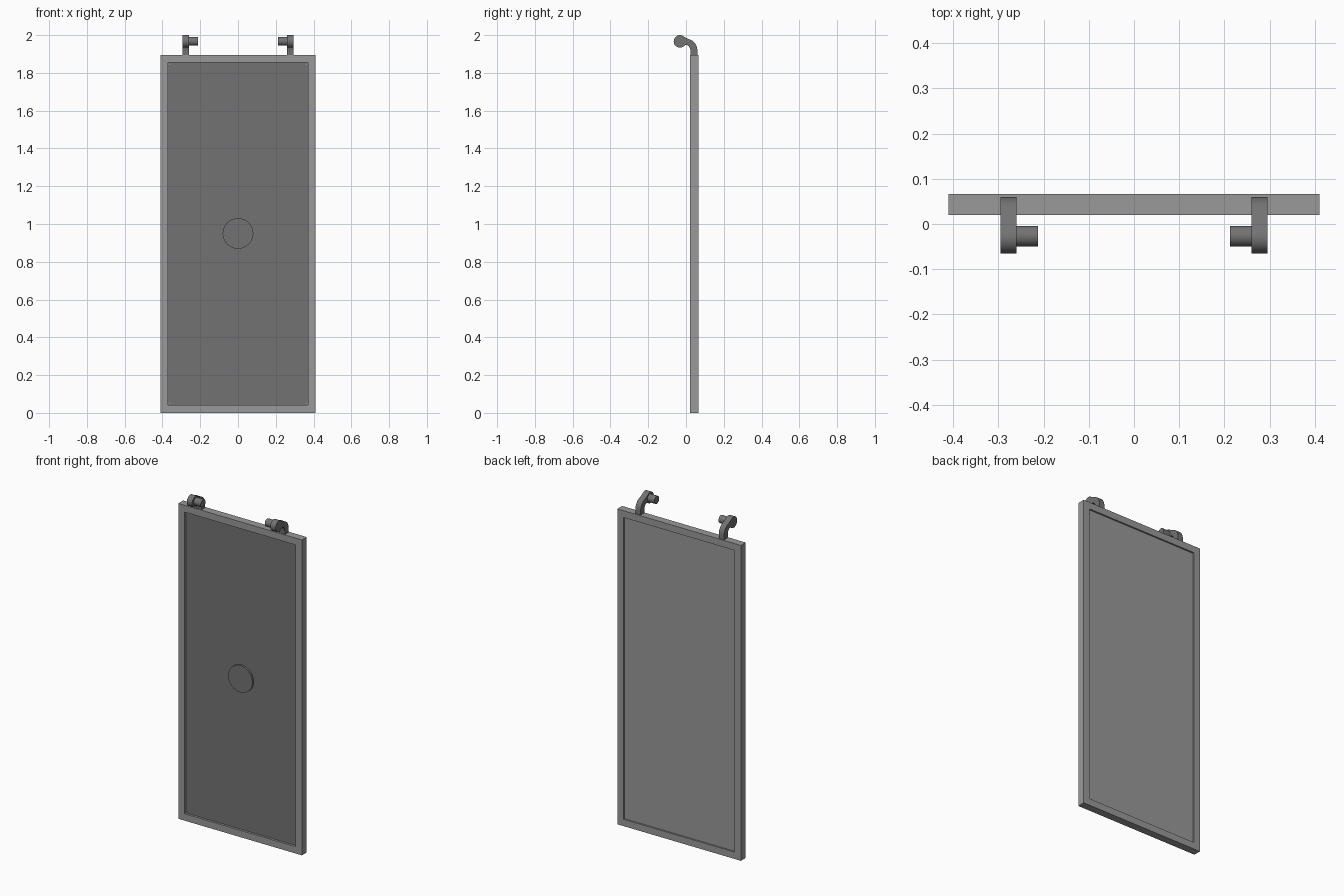
import bpy, bmesh, math
from mathutils import Matrix

if "Cube" in bpy.data.objects:
    bpy.data.objects.remove(bpy.data.objects["Cube"])


def material(name, v):
    m = bpy.data.materials.new(name)
    m.diffuse_color = (v, v, v, 1)
    m.use_nodes = True
    m.node_tree.nodes["Principled BSDF"].inputs["Base Color"].default_value = m.diffuse_color
    return m


LIGHT = material("light grey", 0.32)
DARK = material("dark grey", 0.17)


def finish(name, bm, mats, smooth=False):
    bmesh.ops.recalc_face_normals(bm, faces=bm.faces)
    me = bpy.data.meshes.new(name)
    bm.to_mesh(me)
    bm.free()
    for m in mats:
        me.materials.append(m)
    ob = bpy.data.objects.new(name, me)
    bpy.context.collection.objects.link(ob)
    if smooth:
        bpy.ops.object.select_all(action='DESELECT')
        ob.select_set(True)
        bpy.context.view_layer.objects.active = ob
        bpy.ops.object.shade_smooth_by_angle(angle=math.radians(35))
    return ob


def cylinder(name, r, depth, loc, axis, mat, seg=48):
    bm = bmesh.new()
    rot = Matrix.Rotation(math.pi / 2, 4, axis)
    bmesh.ops.create_cone(bm, cap_ends=True, segments=seg, radius1=r, radius2=r,
                          depth=depth, matrix=Matrix.Translation(loc) @ rot)
    return finish(name, bm, [mat], True)


# Door frame: a mitred rectangular ring
W, H, B = 0.411, 1.896, 0.041
Y0, Y1 = 0.02, 0.066
bm = bmesh.new()
rings = []
for y in (Y0, Y1):
    for b in (0, B):
        corners = [(-W + b, b), (W - b, b), (W - b, H - b), (-W + b, H - b)]
        rings.append([bm.verts.new((x, y, z)) for x, z in corners])
fo, fi, bo, bi = rings
for a, b in ((fo, fi), (bo, bi), (fo, bo), (fi, bi)):
    for i in range(4):
        j = (i + 1) % 4
        bm.faces.new((a[i], a[j], b[j], b[i]))
finish("door_frame", bm, [LIGHT])

# Recessed panel: dark on the front, light on the back
bm = bmesh.new()
PF, PB = 0.033, 0.056
bmesh.ops.create_cube(bm, size=1)
bmesh.ops.scale(bm, vec=(2 * (W - B), PB - PF, H - 2 * B), verts=bm.verts)
bmesh.ops.translate(bm, vec=(0, (PF + PB) / 2, H / 2), verts=bm.verts)
for f in bm.faces:
    f.material_index = 1 if f.calc_center_median().y < PF + 0.001 else 0
finish("door_panel", bm, [LIGHT, DARK])

# Round plate in the middle of the front
cylinder("round_plate", 0.081, 0.012, (0, PF - 0.005, 0.95), 'X', DARK, 64)

# Tiny corner pins on the front of the panel
for x in (-0.362, 0.362):
    for z in (0.052, 1.846):
        cylinder("corner_pin", 0.004, 0.004, (x, PF, z), 'X', LIGHT, 8)

# Hook outline in the y-z plane: bent arm ending in a round eye
CY, CZ, R = -0.032, 1.967, 0.033
outline = [(0.06, 1.89), (0.06, 1.925), (0.0575, 1.938), (0.053, 1.949), (0.046, 1.96),
           (0.037, 1.968), (0.027, 1.974), (0.012, 1.980)]
for i in range(33):
    a = math.radians(48 + i * (264 / 32))
    outline.append((CY + R * math.cos(a), CZ + R * math.sin(a)))
outline += [(0.0, 1.949), (0.009, 1.946), (0.016, 1.94), (0.021, 1.931),
            (0.023, 1.92), (0.023, 1.89)]

# Hanger hooks and their inward pins, mirrored left and right
for side, s in (("left", -1), ("right", 1)):
    bm = bmesh.new()
    face = bm.faces.new([bm.verts.new((s * 0.26, y, z)) for y, z in outline])
    ext = bmesh.ops.extrude_face_region(bm, geom=[face], use_keep_orig=True)
    vs = [g for g in ext["geom"] if isinstance(g, bmesh.types.BMVert)]
    bmesh.ops.translate(bm, vec=(s * 0.035, 0, 0), verts=vs)
    finish("hanger_hook_" + side, bm, [DARK], True)
    cylinder("hanger_pin_" + side, 0.023, 0.052, (s * 0.239, -0.027, CZ), 'Y', DARK, 32)
